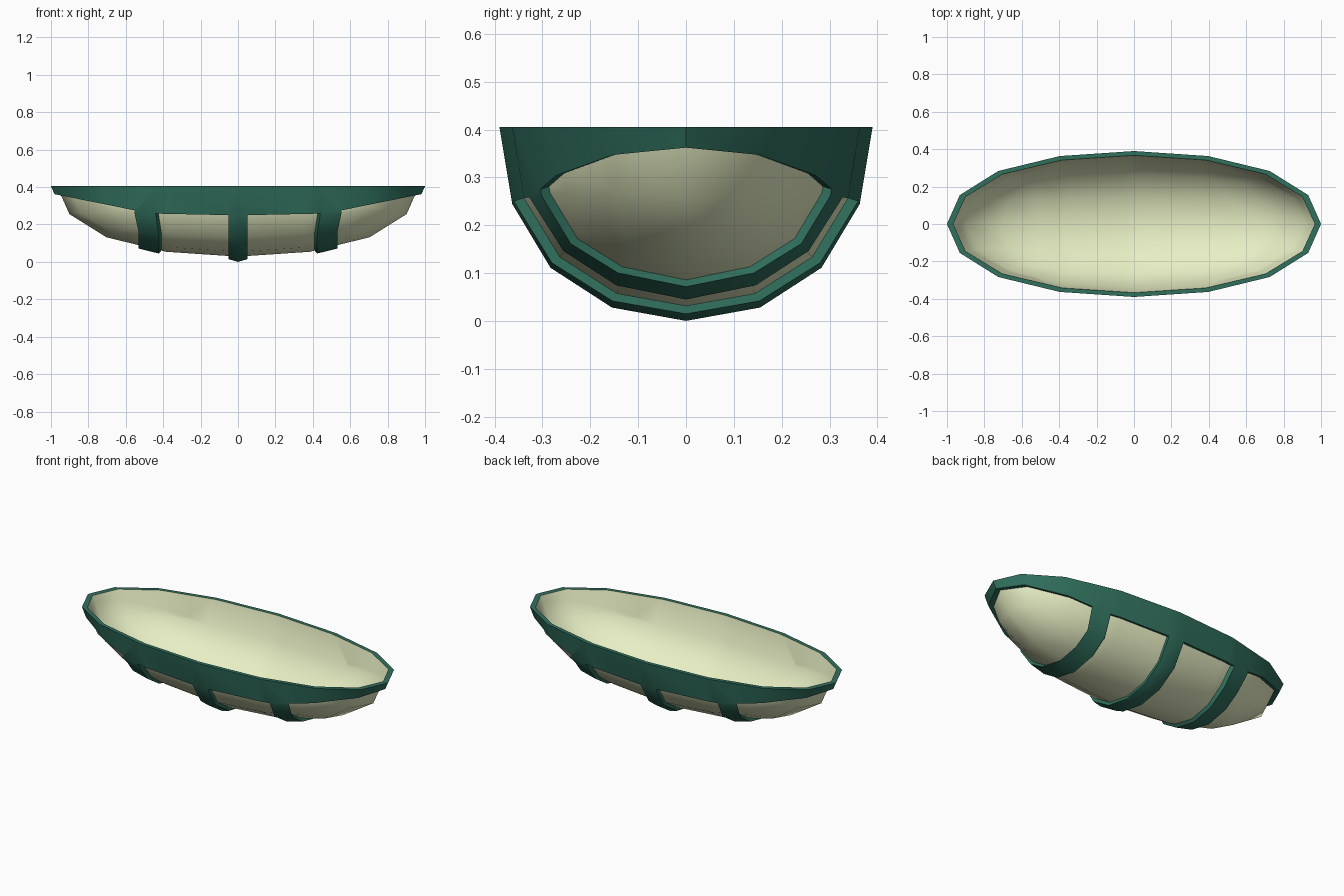
import bpy, bmesh
from mathutils import Vector

if "Cube" in bpy.data.objects:
    bpy.data.objects.remove(bpy.data.objects["Cube"])

TOP = 0.405
HULL = Vector((0.968, 0.367, 0.377))      # half sizes of inner hull
FRAME = Vector((1.0, 0.39, 0.405))        # half sizes of outer frame
RIB_EDGES = (0.05, 0.41, 0.515)


def material(name, color):
    m = bpy.data.materials.new(name)
    m.diffuse_color = color
    m.use_nodes = True
    m.node_tree.nodes["Principled BSDF"].inputs["Base Color"].default_value = m.diffuse_color
    return m


def finish(bm, name, mat, sharp):
    for f in bm.faces:
        f.smooth = True
    for e in bm.edges:
        if len(e.link_faces) == 2 and e.calc_face_angle(0) > sharp:
            e.smooth = False
    me = bpy.data.meshes.new(name)
    bm.to_mesh(me)
    bm.free()
    me.materials.append(mat)
    ob = bpy.data.objects.new(name, me)
    bpy.context.collection.objects.link(ob)
    return ob


def cut(bm, co, no, faces):
    geom = set(faces)
    for f in faces:
        geom.update(f.edges)
        geom.update(f.verts)
    bmesh.ops.bisect_plane(bm, geom=list(geom), plane_co=co, plane_no=no, dist=1e-5)


def band_line(x):
    return max(0.272, 0.28 + 0.2 * (abs(x) - 0.53))


def in_frame(f):
    c = f.calc_center_median()
    x = abs(c.x)
    return x < 0.05 or 0.41 < x < 0.525 and c.x and all(
        0.40 < abs(v.co.x) < 0.55 for v in f.verts) or c.z > band_line(x)


# Rounded cube as the base form
bpy.ops.mesh.primitive_cube_add(size=2)
base = bpy.context.object
sub = base.modifiers.new("round", 'SUBSURF')
sub.levels = 2
ev = base.evaluated_get(bpy.context.evaluated_depsgraph_get())
bm = bmesh.new()
bm.from_mesh(ev.to_mesh())
bpy.data.objects.remove(base)

# Lower half, stretched into a hull
r = max(v.co.x for v in bm.verts)
bmesh.ops.delete(bm, geom=[v for v in bm.verts if v.co.z > 0.01], context='VERTS')
for v in bm.verts:
    v.co = Vector([v.co[i] / r * HULL[i] for i in range(3)]) + Vector((0, 0, TOP))

# Cuts for ribs, then sloping band edges at both ends
for s in (-1, 1):
    for x in RIB_EDGES:
        cut(bm, (s * x, 0, 0), (1, 0, 0), bm.faces[:])
for v in bm.verts:
    if 0.25 < v.co.z < 0.3 and min(abs(abs(v.co.x) - x) for x in RIB_EDGES[1:]) < 1e-3:
        v.co.x *= 1.04
for s in (-1, 1):
    ends = [f for f in bm.faces if s * f.calc_center_median().x > 0.515
            and min(s * v.co.x for v in f.verts) > 0.51]
    cut(bm, (s * 0.53, 0, 0.28), (-0.2 * s, 0, 1), ends)

# Frame: rim band and ribs raised off the hull
fr = bm.copy()
bmesh.ops.delete(fr, geom=[f for f in fr.faces if not in_frame(f)], context='FACES')
inner = fr.faces[:]
ext = bmesh.ops.extrude_face_region(fr, geom=inner)
for v in ext['geom']:
    if isinstance(v, bmesh.types.BMVert):
        d = v.co - Vector((0, 0, TOP))
        n = Vector([d[i] * FRAME[i] / HULL[i] for i in range(3)])
        if abs(v.co.x) > 0.01:
            n.z = d.z + (n.z - d.z) * 0.6
        v.co = n + Vector((0, 0, TOP))
bmesh.ops.delete(fr, geom=[f for f in inner if f.is_valid], context='FACES_ONLY')
bmesh.ops.recalc_face_normals(fr, faces=fr.faces[:])

finish(bm, "hull", material("cream", (0.80, 0.86, 0.55, 1)), 3.0)
finish(fr, "rim_and_ribs", material("green", (0.03, 0.16, 0.11, 1)), 0.6)
